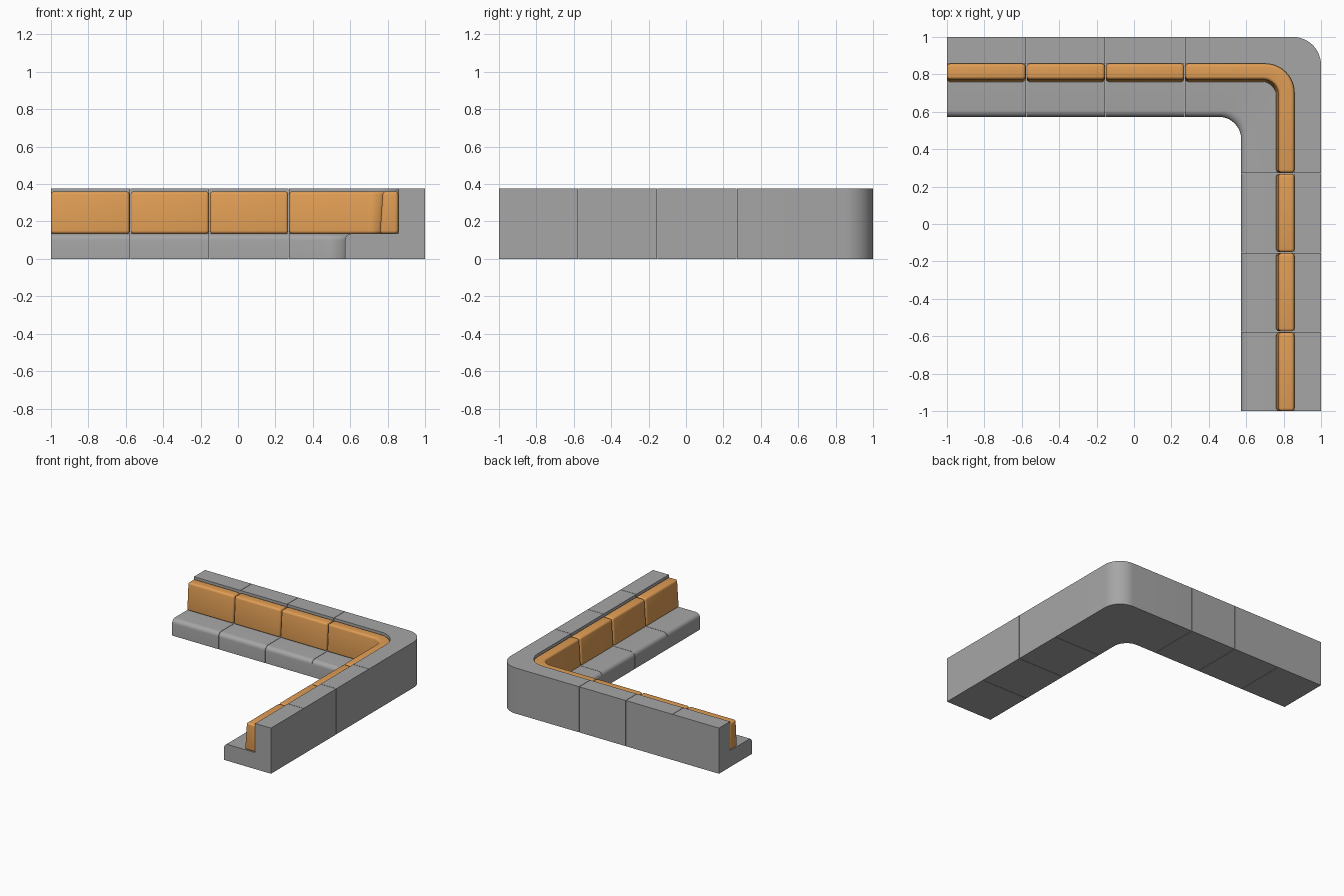
import bpy, bmesh, math

if "Cube" in bpy.data.objects:
    bpy.data.objects.remove(bpy.data.objects["Cube"])

DEPTH, BACK = 0.427, 0.143          # seat depth and backrest thickness
SEAT_Z, TOP_Z = 0.135, 0.375
SEAMS = [-1.0, -0.577, -0.153, 0.271]


def material(name, rgb):
    m = bpy.data.materials.new(name)
    m.diffuse_color = (*rgb, 1)
    m.use_nodes = True
    m.node_tree.nodes["Principled BSDF"].inputs["Base Color"].default_value = m.diffuse_color
    return m


GREY = material("grey fabric", (0.38, 0.38, 0.38))
ORANGE = material("orange cushion", (0.75, 0.34, 0.09))


def straight(a, b):
    """Stations of a straight module running along x."""
    return lambda d, r: [(a, 1 - d), (b, 1 - d)]


def corner(a, n=12):
    """Stations of the corner module, turning from the x arm to the y arm."""
    def path(d, r):
        c = 1 - d - r
        arc = [(c + r * math.sin(t), c + r * math.cos(t))
               for t in (math.pi / 2 * i / n for i in range(n + 1))]
        return [(a, 1 - d)] + arc + [(1 - d, a)]
    return path


def sweep(name, profile, path, mat, swap=False, bevel=0.0):
    """Sweep (depth, height, corner radius) points along a path."""
    bm = bmesh.new()
    lines = []
    for d, z, r in profile:
        lines.append([bm.verts.new((y, x, z) if swap else (x, y, z)) for x, y in path(d, r)])
    n = len(lines)
    for i in range(n):
        p, q = lines[i], lines[(i + 1) % n]
        for j in range(len(p) - 1):
            bm.faces.new((p[j], p[j + 1], q[j + 1], q[j]))
    bm.faces.new([l[0] for l in lines])
    bm.faces.new([l[-1] for l in reversed(lines)])
    bmesh.ops.recalc_face_normals(bm, faces=bm.faces[:])
    if bevel:
        sharp = [e for e in bm.edges if e.calc_face_angle(0) > math.radians(35)]
        bmesh.ops.bevel(bm, geom=sharp, offset=bevel, segments=4, profile=0.5,
                        affect='EDGES', clamp_overlap=True)
    for f in bm.faces:
        f.smooth = True
    me = bpy.data.meshes.new(name)
    bm.to_mesh(me)
    bm.free()
    me.set_sharp_from_angle(angle=math.radians(32))
    me.materials.append(mat)
    ob = bpy.data.objects.new(name, me)
    bpy.context.collection.objects.link(ob)
    return ob


# L-shaped frame section: base, rounded seat front, upright back
R = 0.035
nose = [(DEPTH - R + R * math.cos(t), SEAT_Z - R + R * math.sin(t), 0.12)
        for t in (math.pi / 2 * i / 6 for i in range(7))]
frame = ([(0, 0, 0.15), (DEPTH, 0, 0.12)] + nose +
         [(BACK, SEAT_Z, 0.155), (BACK, TOP_Z, 0.155), (0, TOP_Z, 0.15)])

# leaning back cushion section
cushion = [(BACK, SEAT_Z, 0.155), (0.241, SEAT_Z, 0.075),
           (0.226, 0.36, 0.085), (BACK, 0.36, 0.155)]

G, C = 0.0015, 0.003                # half gaps between modules

# straight modules on both arms
for arm, swap in (("back", False), ("right", True)):
    for i in range(3):
        a, b = SEAMS[i], SEAMS[i + 1]
        lo = a if i == 0 else a + G
        sweep(f"{arm}_seat_{i + 1}", frame, straight(lo, b - G), GREY, swap)
        lo = a if i == 0 else a + C
        sweep(f"{arm}_cushion_{i + 1}", cushion, straight(lo, b - C), ORANGE, swap, 0.016)

# corner module
sweep("corner_seat", frame, corner(SEAMS[3] + G), GREY)
sweep("corner_cushion", cushion, corner(SEAMS[3] + C), ORANGE, False, 0.016)
